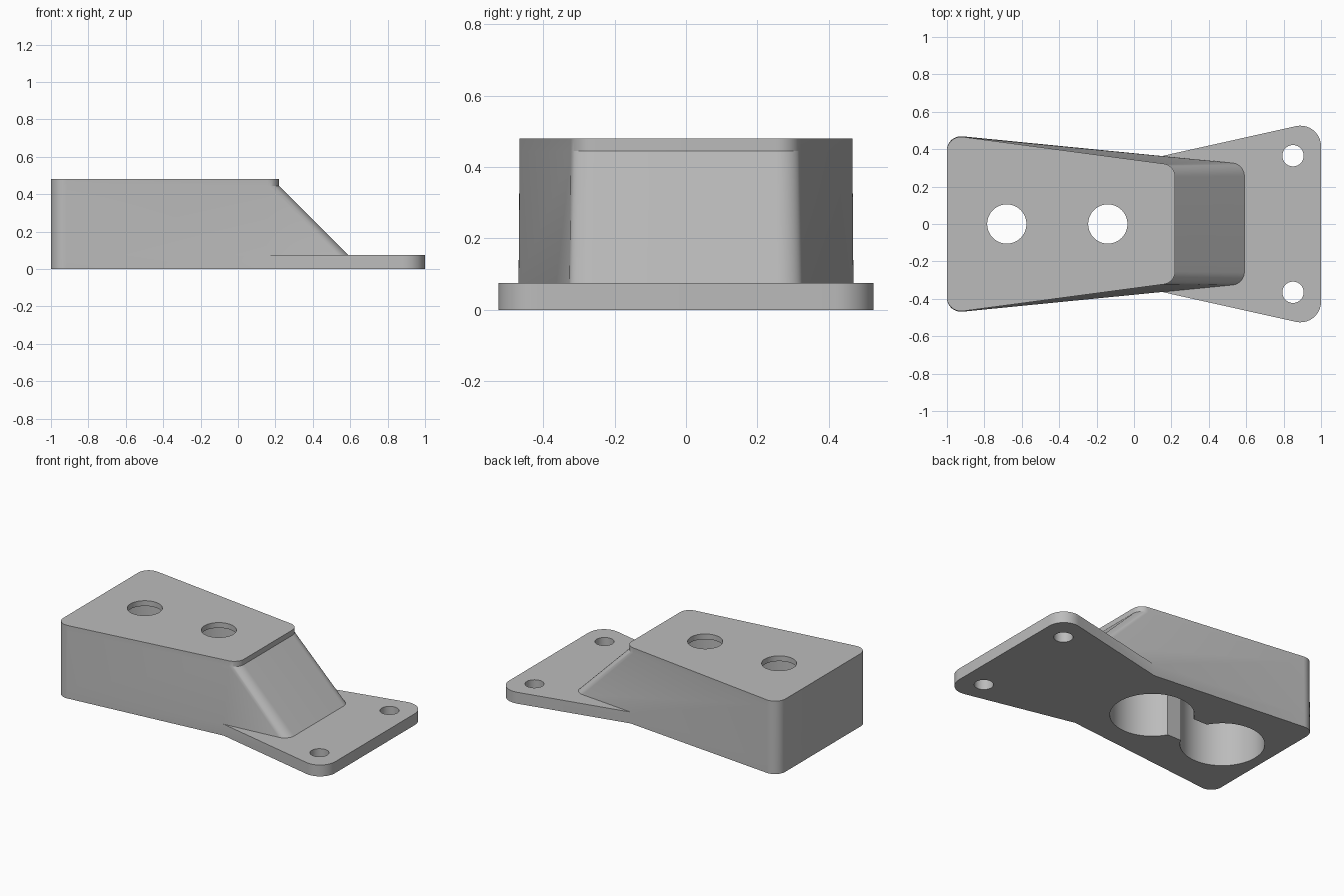
import bpy, bmesh, math
from mathutils import Vector

cube = bpy.data.objects.get("Cube")
if cube:
    bpy.data.objects.remove(cube, do_unlink=True)

GREY = (0.5, 0.5, 0.5, 1)
mat = bpy.data.materials.new("plain grey")
mat.use_nodes = True
mat.diffuse_color = GREY
mat.node_tree.nodes["Principled BSDF"].inputs["Base Color"].default_value = GREY


def trapezoid(x0, half0, x1, half1, r0, r1, steps=10):
    """Counter-clockwise trapezoid outline with filleted corners."""
    corners = [(x0, -half0, r0), (x1, -half1, r1), (x1, half1, r1), (x0, half0, r0)]
    outline = []
    for i, (x, y, r) in enumerate(corners):
        p = Vector((x, y))
        to_prev = (Vector(corners[i - 1][:2]) - p).normalized()
        to_next = (Vector(corners[(i + 1) % 4][:2]) - p).normalized()
        half = to_prev.angle(to_next) / 2
        centre = p + (to_prev + to_next).normalized() * r / math.sin(half)
        start = p + to_prev * r / math.tan(half) - centre
        a0 = math.atan2(start.y, start.x)
        sweep = math.pi - 2 * half
        for k in range(steps + 1):
            a = a0 + sweep * k / steps
            outline.append((centre.x + r * math.cos(a), centre.y + r * math.sin(a)))
    return outline


def circle(x, y, r, n=64):
    return [(x + r * math.cos(math.tau * k / n), y + r * math.sin(math.tau * k / n))
            for k in range(n)]


def loft(name, sections):
    """Closed solid through (z, outline) sections of equal point count."""
    bm = bmesh.new()
    rings = [[bm.verts.new((x, y, z)) for x, y in pts] for z, pts in sections]
    bm.faces.new(rings[0][::-1])
    bm.faces.new(rings[-1])
    for low, high in zip(rings, rings[1:]):
        for i in range(len(low)):
            j = (i + 1) % len(low)
            bm.faces.new((low[i], low[j], high[j], high[i]))
    bmesh.ops.recalc_face_normals(bm, faces=bm.faces)
    mesh = bpy.data.meshes.new(name)
    bm.to_mesh(mesh)
    bm.free()
    mesh.materials.append(mat)
    obj = bpy.data.objects.new(name, mesh)
    bpy.context.collection.objects.link(obj)
    return obj


def prism(name, outline, z0, z1):
    return loft(name, [(z0, outline), (z1, outline)])


def combine(target, tool, operation):
    tool.hide_render = True
    mod = target.modifiers.new(tool.name, 'BOOLEAN')
    mod.operation = operation
    mod.solver = 'EXACT'
    mod.object = tool
    bpy.context.view_layer.objects.active = target
    bpy.ops.object.modifier_apply(modifier=mod.name)
    bpy.data.objects.remove(tool, do_unlink=True)


PLATE_TOP, LID_BOTTOM, TOP = 0.075, 0.445, 0.48

# Tapered block with a sloping end and a straight-sided lid
foot = trapezoid(-1, 0.477, 0.59, 0.32, 0.075, 0.07)
lid = trapezoid(-1, 0.477, 0.22, 0.314, 0.075, 0.07)
body = loft("bracket_body", [(0, foot), (PLATE_TOP, foot), (LID_BOTTOM, lid), (TOP, lid)])

# Flared mounting plate
plate = prism("mounting_plate", trapezoid(0, 0.33, 1, 0.553, 0.01, 0.11), 0, PLATE_TOP)
combine(body, plate, 'UNION')

# Wide bores from below, with small holes through the lid
for x in (-0.68, -0.14):
    combine(body, prism("bore", circle(x, 0, 0.25), -0.1, LID_BOTTOM), 'DIFFERENCE')
    combine(body, prism("lid_hole", circle(x, 0, 0.105), 0.3, 0.6), 'DIFFERENCE')

# Channel joining the two bores
channel = [(-0.51, -0.12), (-0.31, -0.12), (-0.31, 0.12), (-0.51, 0.12)]
combine(body, prism("channel", channel, -0.1, LID_BOTTOM), 'DIFFERENCE')

# Screw holes in the plate
for side in (-1, 1):
    combine(body, prism("screw_hole", circle(0.85, side * 0.365, 0.057, 40), -0.1, 0.2),
            'DIFFERENCE')

# Smooth rounded corners and bores, crisp edges
bpy.ops.object.select_all(action='DESELECT')
body.select_set(True)
bpy.context.view_layer.objects.active = body
bpy.ops.object.shade_smooth_by_angle(angle=math.radians(25))
